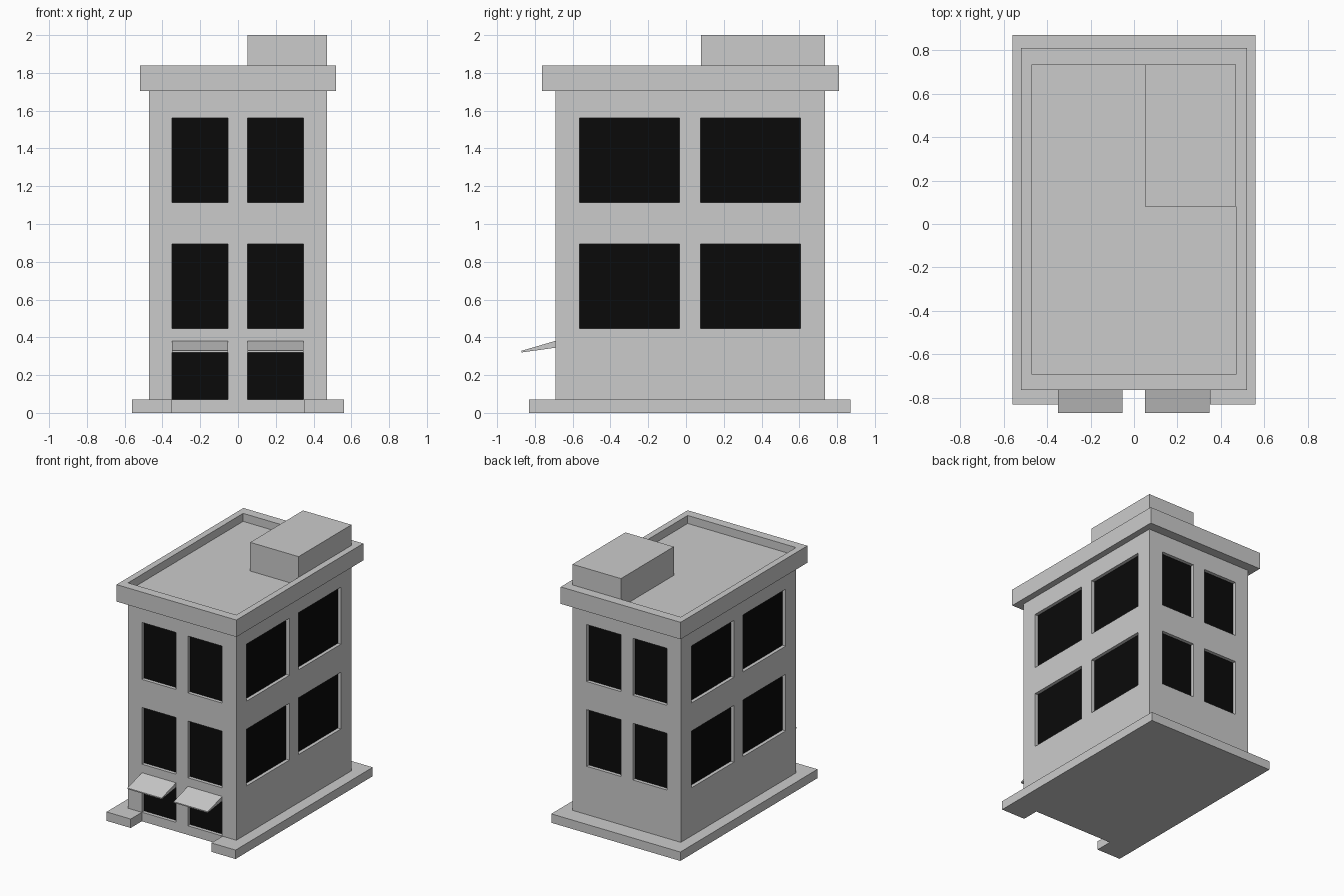
import bpy, bmesh

if "Cube" in bpy.data.objects:
    bpy.data.objects.remove(bpy.data.objects["Cube"])

black = bpy.data.materials.new("dark_glass")
black.diffuse_color = (0.003, 0.003, 0.003, 1)
black.use_nodes = True
black.node_tree.nodes["Principled BSDF"].inputs["Base Color"].default_value = black.diffuse_color


def finish(name, bm, mat=None):
    bmesh.ops.recalc_face_normals(bm, faces=bm.faces)
    me = bpy.data.meshes.new(name)
    bm.to_mesh(me)
    bm.free()
    ob = bpy.data.objects.new(name, me)
    bpy.context.collection.objects.link(ob)
    if mat:
        me.materials.append(mat)
    return ob


def add_box(bm, lo, hi):
    verts = bmesh.ops.create_cube(bm, size=1)["verts"]
    for v in verts:
        for i in range(3):
            v.co[i] = lo[i] if v.co[i] < 0 else hi[i]


def boxes(name, items, mat=None):
    bm = bmesh.new()
    for lo, hi in items:
        add_box(bm, lo, hi)
    return finish(name, bm, mat)


def prism(name, points, vec):
    bm = bmesh.new()
    face = bm.faces.new([bm.verts.new(p) for p in points])
    new = bmesh.ops.extrude_face_region(bm, geom=[face], use_keep_orig=True)["geom"]
    bmesh.ops.translate(bm, vec=vec, verts=[g for g in new if isinstance(g, bmesh.types.BMVert)])
    return finish(name, bm)


def cut(ob, cutter):
    mod = ob.modifiers.new("cut", 'BOOLEAN')
    mod.operation, mod.solver, mod.object = 'DIFFERENCE', 'EXACT', cutter
    cutter.hide_render = True
    cutter.display_type = 'WIRE'


W, Y0, Y1 = 0.47, -0.692, 0.735      # wall half width, front and back
DEPTH, PANE = 0.03, 0.003            # window recess, glass thickness
BASE, TOP = 0.07, 1.705

# Plinth, notched in front of the doors
prism("plinth", [(-0.56, -0.83, 0), (-0.35, -0.83, 0), (-0.35, Y0, 0), (0.35, Y0, 0),
                 (0.35, -0.83, 0), (0.56, -0.83, 0), (0.56, 0.87, 0), (-0.56, 0.87, 0)],
      (0, 0, BASE))

# Openings: each is a recess cutter plus a dark pane at its back
cuts, panes = [], []


def opening(axis, wall, sign, u, z):
    def slab(a, b):
        a, b = sorted((wall + sign * a, wall + sign * b))
        if axis == 'y':
            return (u[0], a, z[0]), (u[1], b, z[1])
        return (a, u[0], z[0]), (b, u[1], z[1])
    cuts.append(slab(-DEPTH, 0.05))
    panes.append(slab(-DEPTH, -DEPTH + PANE))


columns = [(-0.35, -0.053), (0.05, 0.347)]
for z in [(0.448, 0.893), (1.113, 1.56)]:
    for u in columns:
        opening('y', Y0, -1, u, z)
        opening('y', Y1, 1, u, z)
    for u in [(-0.565, -0.035), (0.077, 0.605)]:
        opening('x', W, 1, u, z)
        opening('x', -W, -1, u, z)
for u in columns:
    opening('y', Y0, -1, u, (BASE + 0.001, 0.345))

walls = boxes("walls", [((-W, Y0, BASE), (W, Y1, TOP))])
cut(walls, boxes("opening_cutter", cuts))
boxes("window_and_door_glass", panes, black)

# Door awnings
for side, u in zip(("left", "right"), columns):
    prism(side + "_awning", [(u[0], Y0, 0.381), (u[0], Y0, 0.345),
                             (u[0], -0.87, 0.32), (u[0], -0.87, 0.329)],
          (u[1] - u[0], 0, 0))

# Cornice with sunken roof, and the rooftop block
cornice = boxes("cornice", [((-0.52, -0.763, TOP), (0.52, 0.81, 1.838))])
cut(cornice, boxes("roof_cutter", [((-W, Y0, 1.775), (W, Y1, 1.95))]))
boxes("rooftop_block", [((0.05, 0.08, 1.775), (W, Y1, 2.0))])
